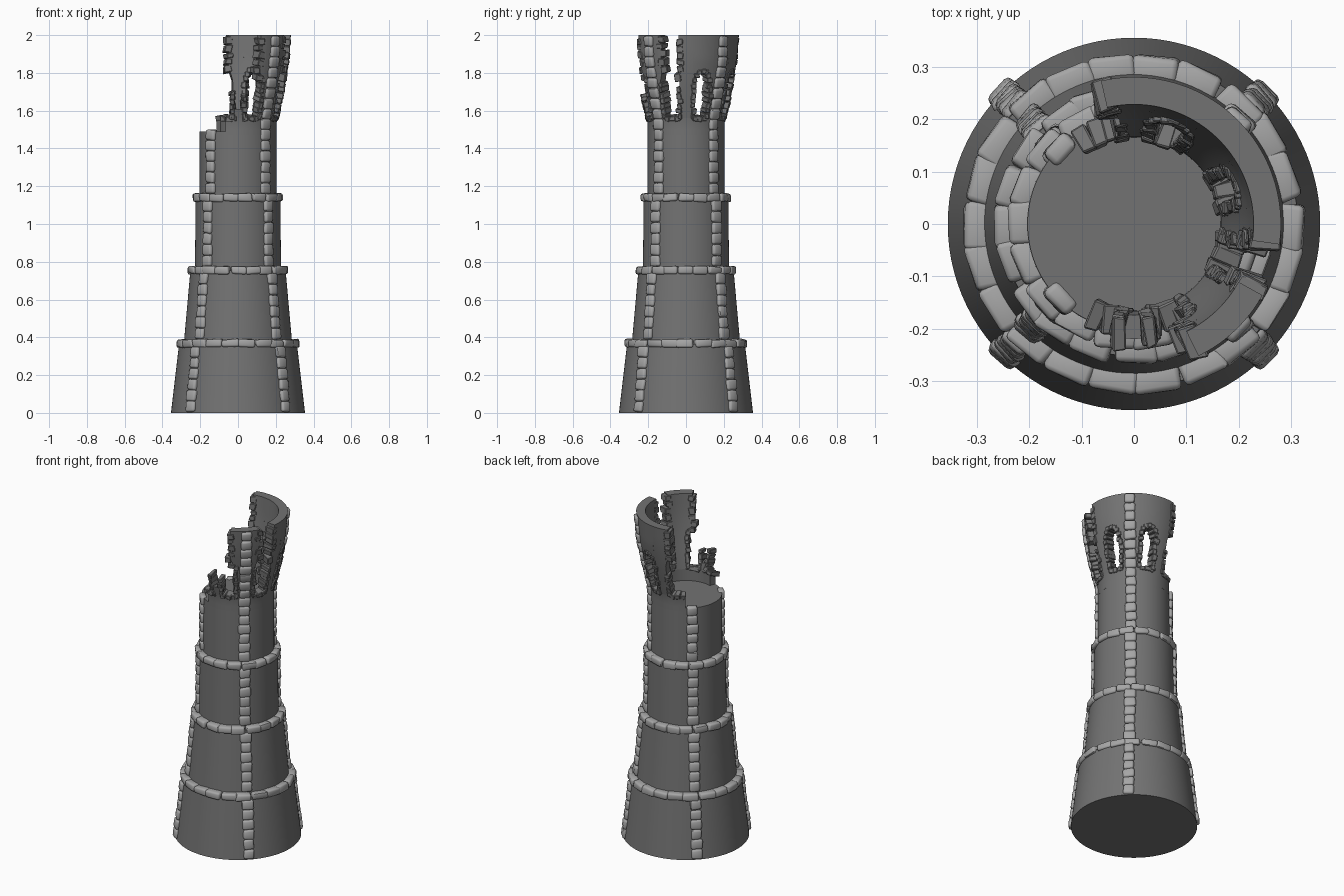
import bpy, bmesh, math, random
from mathutils import Matrix, Vector

if "Cube" in bpy.data.objects:
    bpy.data.objects.remove(bpy.data.objects["Cube"])

random.seed(4)
rad = math.radians


def material(name, v):
    m = bpy.data.materials.new(name)
    m.diffuse_color = (v, v, v, 1)
    m.use_nodes = True
    m.node_tree.nodes["Principled BSDF"].inputs["Base Color"].default_value = m.diffuse_color
    return m


WALL = material("wall grey", 0.17)
LIGHT = material("light stone", 0.38)
DARK = material("frame stone", 0.185)

# Profiles as (z, radius): stepped tower body, flaring top wall
BODY = [(0, .355), (.365, .312), (.365, .287), (.755, .252), (.755, .228),
        (1.14, .224), (1.14, .204), (1.49, .203)]
OUTER = [(1.45, .203), (1.54, .204), (1.62, .221), (1.75, .25), (1.87, .27), (2.0, .28)]
INNER = [(1.45, .165), (1.56, .166), (1.62, .175), (1.75, .2), (1.87, .218), (2.0, .228)]


def lerp(prof, z):
    for (z0, r0), (z1, r1) in zip(prof, prof[1:]):
        if z1 > z0 and z <= z1:
            return r0 + (r1 - r0) * (z - z0) / (z1 - z0)
    return prof[-1][1]


def surface(z):
    return lerp(BODY if z < 1.49 else OUTER, z)


def polar(r, a, z):
    return Vector((r * math.cos(rad(a)), r * math.sin(rad(a)), z))


def finish(bm, name, mat, angle=40):
    bmesh.ops.recalc_face_normals(bm, faces=bm.faces)
    for v in bm.verts:
        v.co.z = min(2.0, max(0.0, v.co.z))
    me = bpy.data.meshes.new(name)
    bm.to_mesh(me)
    bm.free()
    me.materials.append(mat)
    ob = bpy.data.objects.new(name, me)
    bpy.context.collection.objects.link(ob)
    bpy.ops.object.select_all(action='DESELECT')
    ob.select_set(True)
    bpy.context.view_layer.objects.active = ob
    bpy.ops.object.shade_smooth_by_angle(angle=rad(angle))
    return ob


def stone(bm, a, r, z, size, bevel=.01, segs=2, jitter=.003, turn=3, tilt=0):
    """Uneven rounded block; size = radial, tangential, vertical."""
    tmp = bmesh.new()
    bmesh.ops.create_cube(tmp, size=1)
    for v in tmp.verts:
        v.co = Vector([c * s + random.uniform(-jitter, jitter) for c, s in zip(v.co, size)])
    bmesh.ops.bevel(tmp, geom=tmp.edges[:], offset=bevel, segments=segs,
                    profile=.5, affect='EDGES')
    mat = (Matrix.Rotation(rad(a), 4, 'Z') @ Matrix.Translation((r, 0, z))
           @ Matrix.Rotation(tilt, 4, 'Y')
           @ Matrix.Rotation(rad(random.uniform(-turn, turn)), 4, 'X')
           @ Matrix.Rotation(rad(random.uniform(-turn, turn)), 4, 'Z'))
    bmesh.ops.transform(tmp, matrix=mat, verts=tmp.verts)
    me = bpy.data.meshes.new("tmp")
    tmp.to_mesh(me)
    tmp.free()
    bm.from_mesh(me)
    bpy.data.meshes.remove(me)


# Solid stepped tower body
bm = bmesh.new()
N = 96
rings = [[bm.verts.new(polar(r, 360 * i / N, z)) for i in range(N)] for z, r in BODY]
for lo, hi in zip(rings, rings[1:]):
    for i in range(N):
        j = (i + 1) % N
        bm.faces.new((lo[i], lo[j], hi[j], hi[i]))
bm.faces.new(rings[0])
bm.faces.new(rings[-1])
finish(bm, "tower_body", WALL, 30)


# Curved wall piece between two angles with variable bottom and top
def wall(bm, a0, a1, zlo, zhi, levels=8):
    n = max(2, int(abs(a1 - a0) / 2.5))
    cols = []
    for i in range(n + 1):
        t = i / n
        a, lo, hi = a0 + (a1 - a0) * t, zlo(t), zhi(t)
        zs = [lo + (hi - lo) * k / levels for k in range(levels + 1)]
        loop = [(lerp(OUTER, z), z) for z in zs] + [(lerp(INNER, z), z) for z in zs[::-1]]
        cols.append([bm.verts.new(polar(r, a, z)) for r, z in loop])
    m = len(cols[0])
    for c, d in zip(cols, cols[1:]):
        for k in range(m):
            bm.faces.new((c[k], d[k], d[(k + 1) % m], c[(k + 1) % m]))
    for c in (cols[0], cols[-1]):
        for k in range(levels):
            bm.faces.new((c[k], c[k + 1], c[m - 2 - k], c[m - 1 - k]))


def const(z):
    return lambda t: z


def arch(t):
    return 1.73 + .085 * math.sqrt(max(0, 1 - (2 * t - 1) ** 2))


SILL = 1.56
bm = bmesh.new()
wall(bm, -109, 124, const(1.47), const(SILL), 3)              # parapet base
for a0, a1 in ((-8, 8), (33, 57), (82, 98), (-57, -33)):       # piers
    wall(bm, a0, a1, const(SILL), const(2.0))
for a0, a1 in ((8, 33), (57, 82)):                             # wall over the arches
    wall(bm, a0, a1, arch, const(2.0))
wall(bm, 98, 103, lambda t: 1.76 + .07 * t, const(2.0))       # broken ends
wall(bm, -64, -57, lambda t: 1.81 - .06 * t, const(2.0))
wall(bm, -33, -29, lambda t: 1.75 + .06 * t, const(2.0))
wall(bm, -98, -82, const(SILL), const(1.61), 2)                # ruined stump
finish(bm, "broken_crown_wall", WALL, 30)

# Vertical ribs of stacked stones
bm = bmesh.new()
for a, top in ((45, 1.995), (135, 1.50), (225, 1.50), (315, 1.995)):
    spans = [(.004, .35), (.39, .74), (.775, 1.125), (1.16, 1.50)]
    if top > 1.6:
        spans.append((1.50, top))
    for z0, z1 in spans:
        n = round((z1 - z0) / .058)
        h = (z1 - z0) / n
        for i in range(n):
            z = z0 + (i + .5) * h
            slope = math.atan((surface(z + .01) - surface(z - .01)) / .02)
            if abs(slope) > .6:
                slope = 0
            w = .062 + random.uniform(-.005, .005)
            stone(bm, a, surface(z) - .003, z, (.036, w, h * .99), .011, tilt=slope)
finish(bm, "rib_stones", LIGHT, 50)

# Horizontal rings of stones at each step
bm = bmesh.new()
for z, r, n in ((.368, .298, 22), (.755, .240, 20), (1.14, .213, 18)):
    for i in range(n):
        a = 360 * (i + random.uniform(-.1, .1)) / n
        w = 2 * math.pi * (r + .012) / n * 1.02
        stone(bm, a, r, z, (.05, w, .042), .01, jitter=.004)
finish(bm, "ring_stones", LIGHT, 50)

# Small rough stones framing the arches, sills and broken edges
bm = bmesh.new()


def frame(a, z, w, h, extra=.014):
    ro, ri = lerp(OUTER, z), lerp(INNER, z)
    slope = math.atan((lerp(OUTER, z + .02) - lerp(OUTER, z - .02)) / .04)
    stone(bm, a, (ro + ri) / 2, z, (ro - ri + extra + random.uniform(-.006, .006), w, h),
          .003, 1, .004, 8, slope)


def jamb(a, top):
    z = SILL + .015
    while z < top:
        h = random.uniform(.022, .034)
        frame(a + random.uniform(-.8, .8), z, .024 + random.uniform(-.004, .006), h)
        z += h


for a, top in ((9.5, 1.73), (31.5, 1.73), (58.5, 1.73), (80.5, 1.73), (-9, 1.74), (-32, 1.76),
               (-58, 1.78), (98.5, 1.70), (-82, 1.68), (-98, 1.70)):
    jamb(a, top)
for c in (20.5, 69.5):                                        # arch heads
    for i in range(9):
        t = math.pi * i / 8
        frame(c + 10.5 * math.cos(t), 1.735 + .078 * math.sin(t), .026, .026)
for c in (20, -20, 70, -70, 112, -104):                       # sills
    for d in (-8, 0, 8):
        frame(c + d, SILL + .002, .03, .026)
for a, z0 in ((104, 1.80), (-65, 1.76), (-28.5, 1.80), (-6.5, 1.76)):   # torn edges
    z = z0
    while z < 1.97:
        h = random.uniform(.026, .04)
        frame(a + random.uniform(-2.5, 2.5), z + h / 2, .036, h, .008)
        z += h * 1.15
finish(bm, "frame_stones", DARK, 30)
